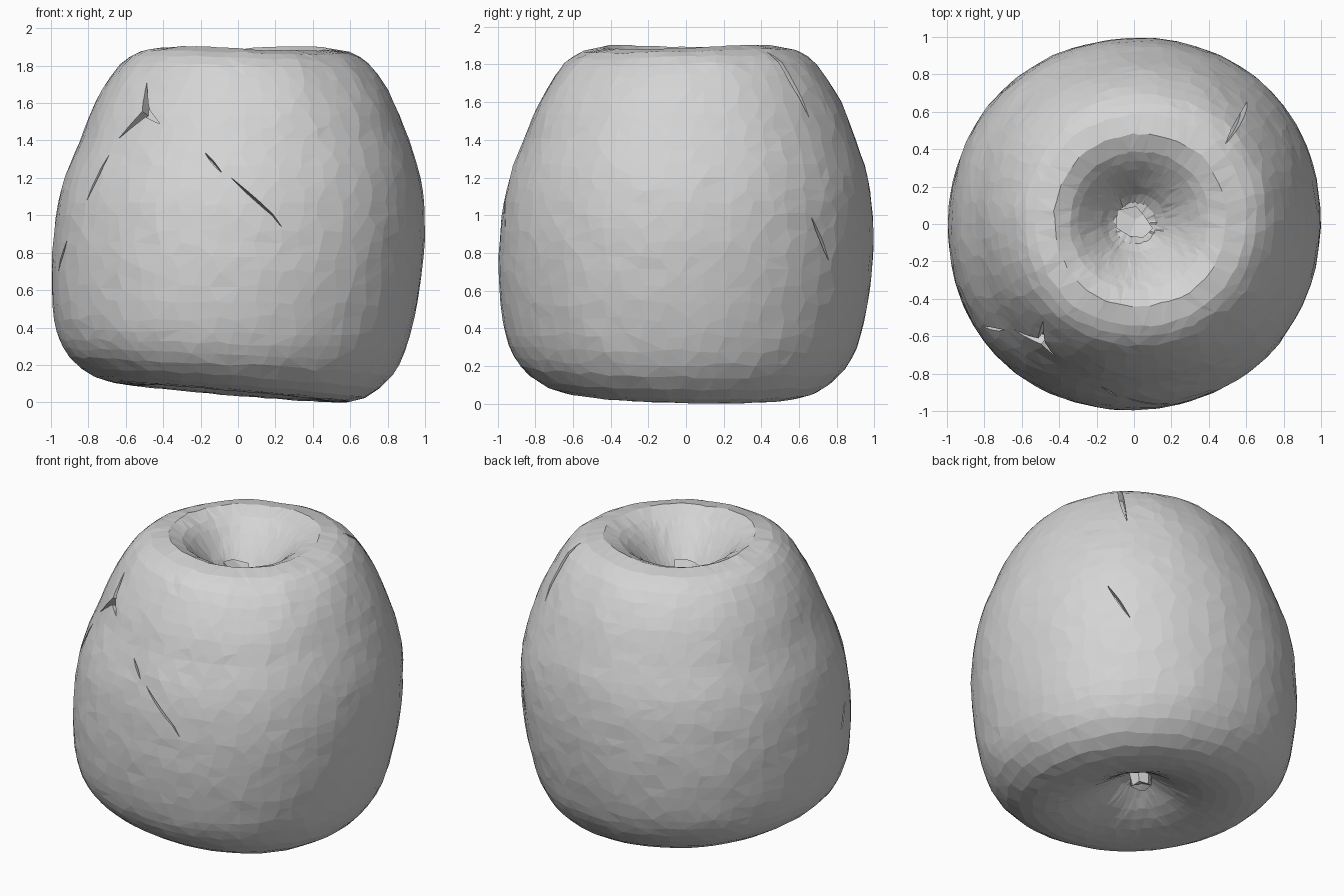
import bpy, bmesh, math, random
from mathutils import Vector, noise

random.seed(4)
cube = bpy.data.objects.get("Cube")
if cube:
    bpy.data.objects.remove(cube, do_unlink=True)

skin = bpy.data.materials.new("light grey skin")
skin.use_nodes = True
GREY = (.66, .66, .66, 1)
skin.diffuse_color = GREY
skin.node_tree.nodes["Principled BSDF"].inputs["Base Color"].default_value = GREY

# Half profile (radius, height) from the bottom hollow round to the top hollow
PROFILE = [(0, .25), (.1, .22), (.25, .13), (.4, .07), (.56, .05), (.72, .08),
           (.86, .19), (.945, .37), (.99, .7), (.985, 1), (.95, 1.2), (.88, 1.4),
           (.8, 1.6), (.67, 1.8), (.565, 1.87), (.46, 1.89), (.37, 1.85),
           (.28, 1.765), (.19, 1.66), (.11, 1.57), (0, 1.55)]
KNOTS = [Vector(p) for p in PROFILE]
LAST = len(KNOTS) - 1


def profile_at(t):
    """Smooth curve through the profile points."""
    i = min(int(t), LAST - 1)
    f = t - i
    a, b, c, d = (KNOTS[min(max(k, 0), LAST)] for k in range(i - 1, i + 3))
    # Tangents follow the length of the span, so uneven spacing stays smooth
    span = (c - b).length
    m1 = (c - a).normalized() * span
    m2 = (d - b).normalized() * span
    g = 1 - f
    return b * (g * g * (1 + 2 * f)) + m1 * (f * g * g) \
        + c * (f * f * (3 - 2 * f)) - m2 * (f * f * g)


def surface(angle, t):
    """Point on the fruit: squarish leaning body with a tilted underside."""
    r, z = profile_at(t)
    r *= 1 + .008 * (1 - math.cos(4 * angle)) + .006 * math.sin(2 * angle)
    p = Vector((r * math.cos(angle), r * math.sin(angle), z))
    p.z -= (.095 * p.x + .025 * p.y) * max(0, 1 - z / .45)
    # The lean fades out towards the middle of the top hollow
    lean = (min(z, 1.4) - .8) * min(1, (LAST - t) / 5)
    p.x += .06 * lean
    p.y += .035 * lean
    # Two high spots on the rim
    p.z += .012 * math.sin(2 * angle) * max(0, min(t - 12, 1))
    return p


def finish(bm, name):
    mesh = bpy.data.meshes.new(name)
    bm.to_mesh(mesh)
    bm.free()
    mesh.materials.append(skin)
    obj = bpy.data.objects.new(name, mesh)
    bpy.context.collection.objects.link(obj)
    return obj


# Fruit body: slightly irregular rings joined into flat facets
SIDES = 56
params = []
for i in range(LAST):
    steps = max(1, round((KNOTS[i + 1] - KNOTS[i]).length / .075))
    params += [i + k / steps for k in range(steps)]
params = params[1:]

bm = bmesh.new()
rings = []
for t in params:
    ring = []
    for s in range(SIDES):
        angle = math.tau * (s + random.uniform(-.3, .3)) / SIDES
        p = surface(angle, t + random.uniform(-.06, .06))
        p *= 1 + .004 * noise.noise(p * 5)
        p += Vector(random.uniform(-.002, .002) for _ in range(3))
        ring.append(bm.verts.new(p))
    rings.append(ring)
for low, high in zip(rings, rings[1:]):
    for s in range(SIDES):
        n = (s + 1) % SIDES
        bm.faces.new((low[s], low[n], high[n], high[s]))
bottom = bm.verts.new(surface(0, 0))
top = bm.verts.new(surface(0, LAST))
for s in range(SIDES):
    n = (s + 1) % SIDES
    bm.faces.new((bottom, rings[0][n], rings[0][s]))
    bm.faces.new((top, rings[-1][s], rings[-1][n]))
bmesh.ops.triangulate(bm, faces=bm.faces[:])
bmesh.ops.recalc_face_normals(bm, faces=bm.faces[:])
floor = min(v.co.z for v in bm.verts)
for v in bm.verts:
    v.co.z -= floor
body = finish(bm, "fruit_body")


# Ragged stubs in the two hollows
def stub(name, x, radius_low, radius_high, z_low, z_high):
    b = bmesh.new()
    bmesh.ops.create_cone(b, cap_ends=True, segments=7, radius1=radius_low,
                          radius2=radius_high, depth=z_high - z_low)
    bmesh.ops.poke(b, faces=[f for f in b.faces if len(f.verts) > 4])
    for v in b.verts:
        v.co += Vector(random.uniform(-.02, .02) for _ in range(3))
        v.co += Vector((x, .01, (z_low + z_high) / 2))
    finish(b, name)


stub("stem_stub", 0, .07, .09, 1.5, 1.67)
stub("blossom_stub", -.05, .06, .08, .16, .32)


# Thin cracks cut into the skin, from one (angle, profile position) to another
def add_crack(b, start, end, width, tapers_both_ways=True):
    sections = []
    steps = 6
    for k in range(steps + 1):
        f = k / steps
        a = math.radians(start[0] + (end[0] - start[0]) * f)
        t = start[1] + (end[1] - start[1]) * f
        here = surface(a, t)
        around = surface(a + .01, t) - here
        normal = around.cross(surface(a, t + .01) - here).normalized()
        ahead = surface(a + math.radians(end[0] - start[0]) * .01,
                        t + (end[1] - start[1]) * .01) - here
        side = normal.cross(ahead).normalized()
        half = width * (math.sin(math.pi * f) if tapers_both_ways else 1 - f) + .001
        here.z -= floor
        corners = ((half, .04), (-half, .04), (-half, -.06), (half, -.06))
        sections.append([b.verts.new(here + side * u + normal * v) for u, v in corners])
    for one, two in zip(sections, sections[1:]):
        for k in range(4):
            n = (k + 1) % 4
            b.faces.new((one[k], one[n], two[n], two[k]))
    b.faces.new(sections[0][::-1])
    b.faces.new(sections[-1])


cracks = bmesh.new()
add_crack(cracks, (-93.6, 10), (-77, 8.8), .006)
add_crack(cracks, (-103, 10.65), (-97, 10.15), .006)
add_crack(cracks, (219, 10.6), (214, 9.4), .008)
add_crack(cracks, (204, 8.55), (197, 8), .008)
add_crack(cracks, (42, 13.7), (48, 11.6), .014)
add_crack(cracks, (41, 8.95), (48.5, 8.2), .008)
for tip in ((226, 12.5), (238, 11.45), (221, 11.05)):
    add_crack(cracks, (231, 11.75), tip, .024, False)
bmesh.ops.recalc_face_normals(cracks, faces=cracks.faces[:])
cutter = finish(cracks, "crack_cutter")
cutter.hide_render = True

cut = body.modifiers.new("Cracks", "BOOLEAN")
cut.operation = "DIFFERENCE"
cut.solver = "EXACT"
cut.use_self = True
cut.object = cutter
bpy.context.view_layer.update()
evaluated = body.evaluated_get(bpy.context.evaluated_depsgraph_get())
carved = bpy.data.meshes.new_from_object(evaluated)
body.modifiers.clear()
body.data = carved
bpy.data.objects.remove(cutter, do_unlink=True)
